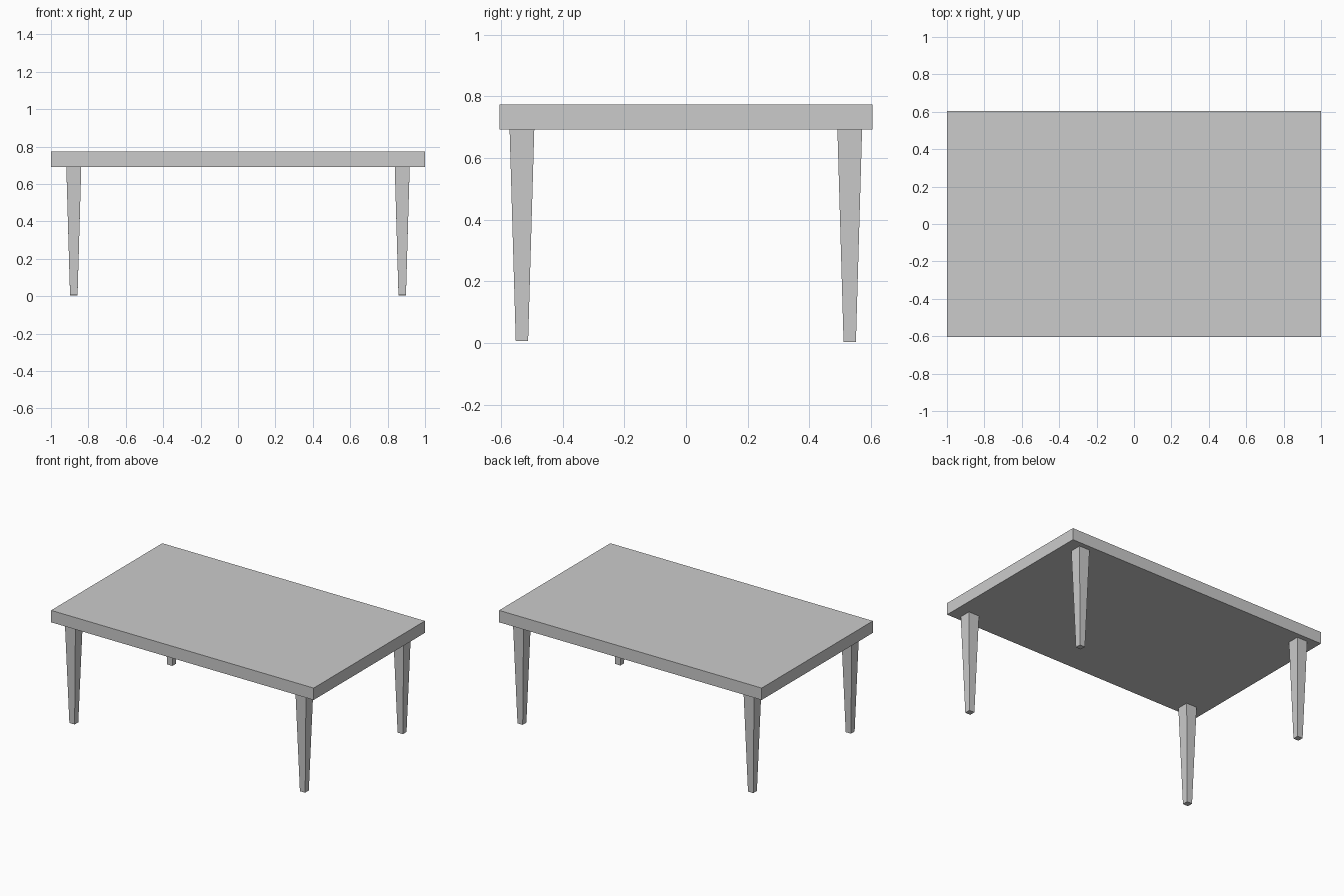
import bpy
import bmesh
from mathutils import Matrix, Vector

if "Cube" in bpy.data.objects:
    bpy.data.objects.remove(bpy.data.objects["Cube"])

TOP_Z, UNDER_Z = 0.774, 0.692


def tapered_box(name, centre, bottom, top, z0, z1):
    """Box whose bottom and top faces may differ in size."""
    bm = bmesh.new()
    bmesh.ops.create_cube(bm, size=2)
    for v in bm.verts:
        half, z = (top, z1) if v.co.z > 0 else (bottom, z0)
        v.co = Vector((centre[0] + v.co.x * half[0], centre[1] + v.co.y * half[1], z))
    mesh = bpy.data.meshes.new(name)
    bm.to_mesh(mesh)
    bm.free()
    obj = bpy.data.objects.new(name, mesh)
    bpy.context.collection.objects.link(obj)
    return obj


# Table top slab
tapered_box("table_top", (0, 0), (1.0, 0.605), (1.0, 0.605), UNDER_Z, TOP_Z)

# Four square legs, narrowing towards the floor
for side, x in (("left", -0.878), ("right", 0.878)):
    for end, y, foot_z in (("front", -0.532, 0.006), ("back", 0.531, 0.003)):
        tapered_box(f"{end}_{side}_leg", (x, y), (0.02, 0.02), (0.04, 0.04), foot_z, UNDER_Z)
